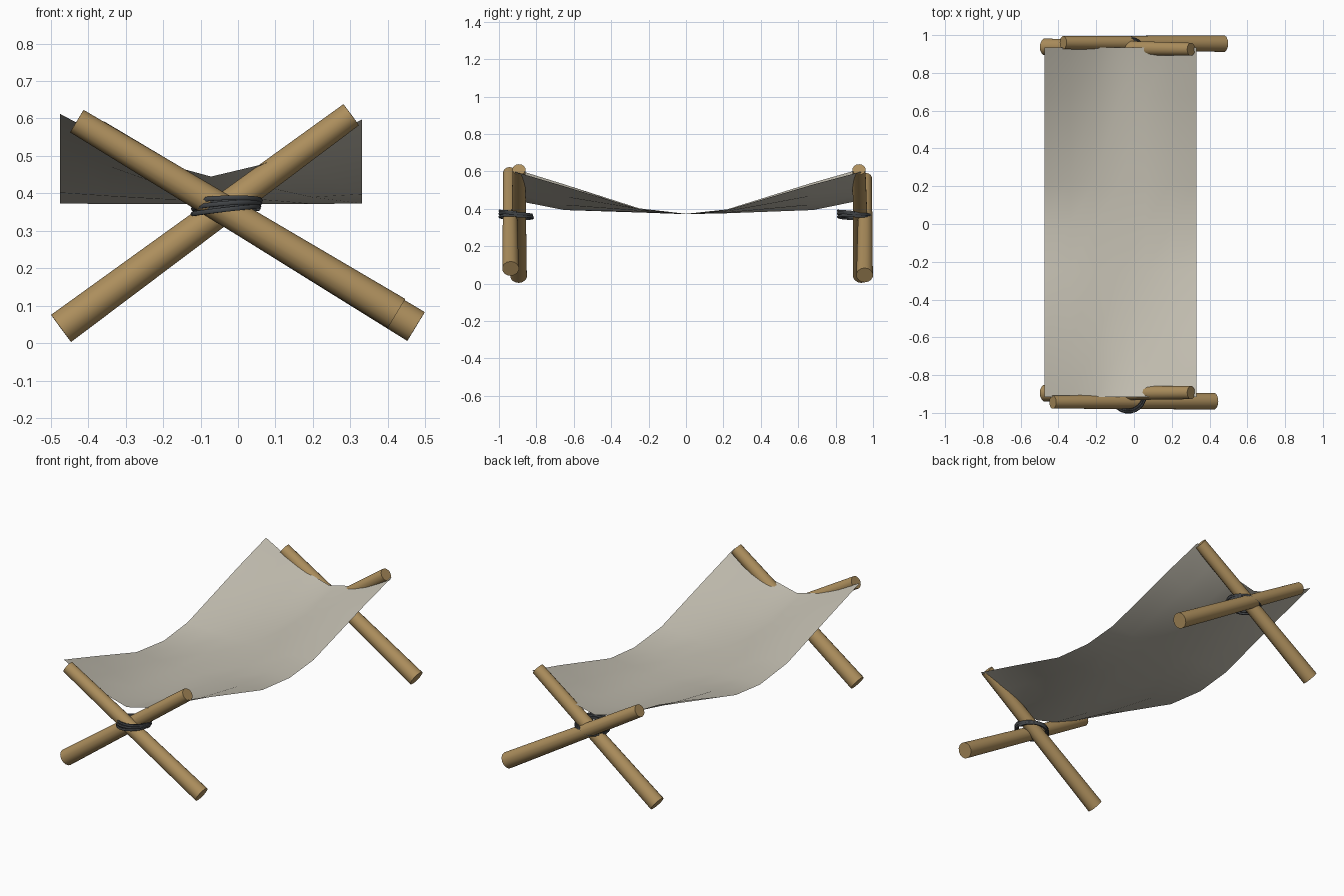
import bpy, bmesh, math
from mathutils import Vector, Matrix

if "Cube" in bpy.data.objects:
    bpy.data.objects.remove(bpy.data.objects["Cube"])


def material(name, rgb):
    m = bpy.data.materials.new(name)
    m.diffuse_color = (*rgb, 1)
    m.use_nodes = True
    m.node_tree.nodes["Principled BSDF"].inputs["Base Color"].default_value = m.diffuse_color
    return m


WOOD = material("tan wood", (0.42, 0.275, 0.11))
CLOTH = material("pale canvas", (0.56, 0.53, 0.45))
ROPE = material("dark rope", (0.055, 0.06, 0.065))


def add_object(name, bm, mat, angle):
    me = bpy.data.meshes.new(name)
    bm.to_mesh(me)
    bm.free()
    ob = bpy.data.objects.new(name, me)
    bpy.context.collection.objects.link(ob)
    me.materials.append(mat)
    bpy.ops.object.select_all(action='DESELECT')
    ob.select_set(True)
    bpy.context.view_layer.objects.active = ob
    bpy.ops.object.shade_smooth_by_angle(angle=math.radians(angle))
    return ob


def pole(name, low, high, r_low=0.045, r_high=0.035):
    """Tapered pole between two points."""
    a, b = Vector(low), Vector(high)
    d = b - a
    bm = bmesh.new()
    bmesh.ops.create_cone(
        bm, cap_ends=True, segments=14, radius1=r_low, radius2=r_high, depth=d.length,
        matrix=Matrix.Translation((a + b) / 2) @ d.to_track_quat('Z', 'Y').to_matrix().to_4x4())
    add_object(name, bm, WOOD, 40)


def lashing(name, centre, turns=5, seg=22, sides=6, thick=0.007):
    """Rope coil: a tube swept along slightly tilted loops."""
    bm = bmesh.new()
    n = turns * seg
    rings = []
    for i in range(n + 1):
        a = 2 * math.pi * i / seg
        f = i / n
        out = Vector((math.cos(a), math.sin(a), 0))
        r = 0.084 + 0.006 * math.sin(2.3 * a / turns)
        z = (f - 0.5) * 0.03 + 0.009 * math.cos(a + 1.5 * f)
        p = Vector(centre) + out * r + Vector((0, 0, z))
        rings.append([bm.verts.new(p + out * thick * math.cos(t) + Vector((0, 0, thick * math.sin(t))))
                      for t in (2 * math.pi * k / sides for k in range(sides))])
    for r0, r1 in zip(rings, rings[1:]):
        for k in range(sides):
            j = (k + 1) % sides
            bm.faces.new((r0[k], r1[k], r1[j], r0[j]))
    bm.faces.new(rings[0])
    bm.faces.new(rings[-1][::-1])
    bmesh.ops.recalc_face_normals(bm, faces=bm.faces)
    add_object(name, bm, ROPE, 60)


# Crossed pole pairs at each end
pole("front_pole_rising_right", (-0.472, -0.895, 0.04), (0.302, -0.893, 0.61))
pole("front_pole_rising_left", (0.423, -0.938, 0.08), (-0.43, -0.943, 0.593))
pole("back_pole_rising_right", (-0.472, 0.938, 0.04), (0.302, 0.925, 0.61))
pole("back_pole_rising_left", (0.475, 0.955, 0.045), (-0.375, 0.96, 0.562))

# Rope lashings around the crossings
lashing("front_lashing", (-0.03, -0.907, 0.366))
lashing("back_lashing", (-0.03, 0.902, 0.366))

# Sagging canvas: rows of (y, edge height, centre height)
rows = [(-0.915, 0.605, 0.445), (-0.65, 0.525, 0.393), (-0.25, 0.40, 0.38), (0, 0.373, 0.371),
        (0.22, 0.395, 0.376), (0.68, 0.535, 0.393), (0.935, 0.605, 0.445)]
cols = 6
bm = bmesh.new()
grid = []
for y, edge, mid in rows:
    line = []
    for i in range(cols + 1):
        t = i / cols * 2 - 1
        z = mid + (edge - mid) * abs(t) ** 1.4 - 0.008 * t * abs(y)
        line.append(bm.verts.new((-0.072 + 0.403 * t, y, z)))
    grid.append(line)
for r0, r1 in zip(grid, grid[1:]):
    for i in range(cols):
        bm.faces.new((r0[i], r0[i + 1], r1[i + 1], r1[i]))
add_object("canvas_sling", bm, CLOTH, 60)
